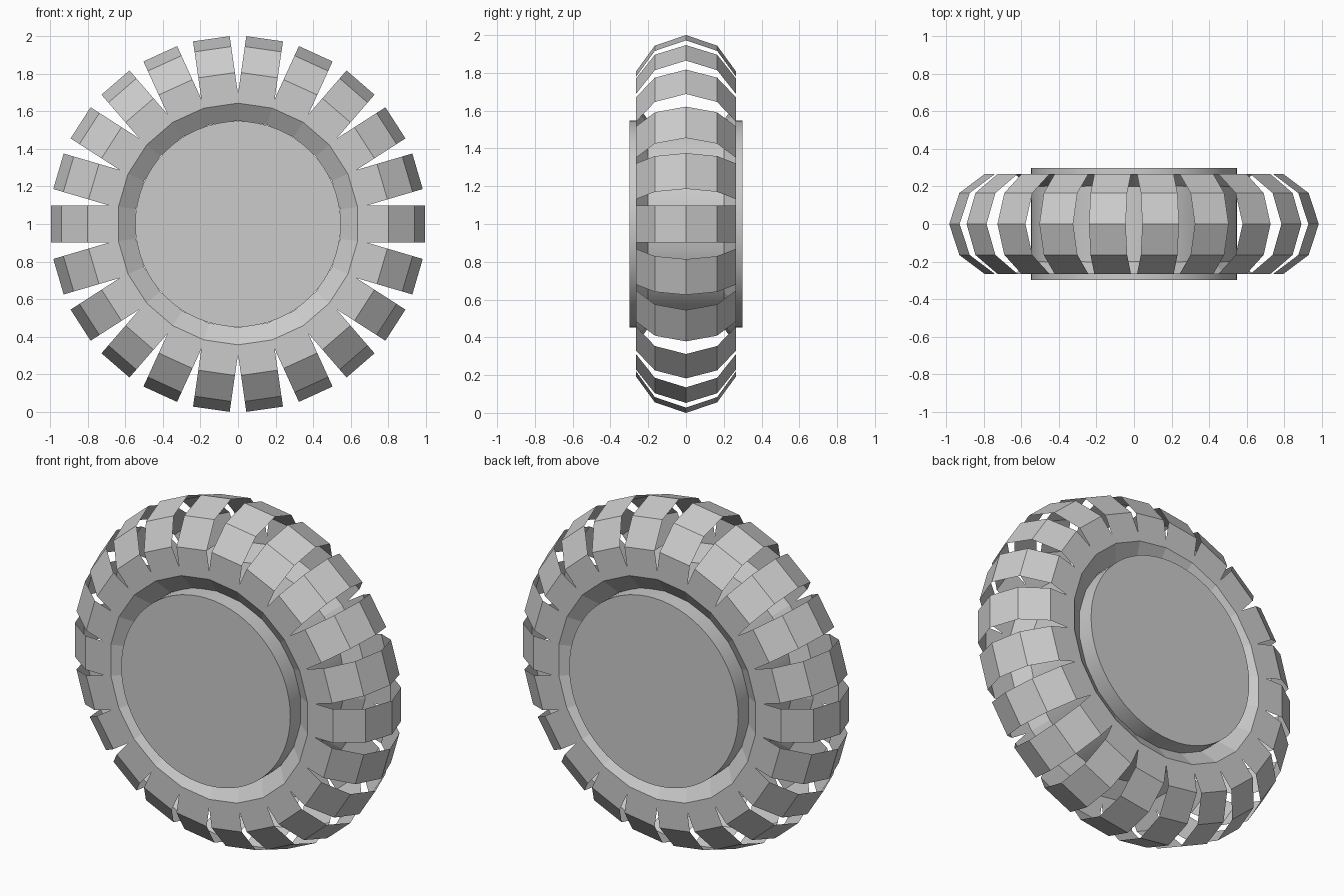
import bpy, bmesh
from math import sin, cos, pi
from mathutils import Matrix

if "Cube" in bpy.data.objects:
    bpy.data.objects.remove(bpy.data.objects["Cube"])

LUGS = 22
STEP = 2 * pi / LUGS
HALF = STEP / 2
W = 0.0985                                        # half width of a tread lug
TREAD = [(0.80, -0.266), (0.94, -0.165), (0.996, 0.0)]  # lug profile: radius, y
SIDE_R, RIM_R, RIM_Y = 0.643, 0.55, -0.20
CENTRE = Matrix.Translation((0, 0, 1))


def finish(bm, name):
    bmesh.ops.remove_doubles(bm, verts=bm.verts, dist=0.0005)
    bmesh.ops.recalc_face_normals(bm, faces=bm.faces)
    mesh = bpy.data.meshes.new(name)
    bm.to_mesh(mesh)
    bm.free()
    ob = bpy.data.objects.new(name, mesh)
    bpy.context.collection.objects.link(ob)
    return ob


# Tyre: open shell of one sector, repeated around the axle and mirrored across y
def sector(bm, angle, mirror):
    turn = CENTRE @ Matrix.Rotation(angle, 4, 'Y')

    def face(points):
        bm.faces.new([bm.verts.new(turn @ Matrix.Diagonal((1, mirror, 1, 1))
                                   @ Matrix.Translation(p).to_translation())
                      for p in points])

    def pair(r, y):
        return (r * cos(HALF), y, -r * sin(HALF)), (r * cos(HALF), y, r * sin(HALF))

    y = TREAD[0][1]
    a0, a1 = pair(SIDE_R, y)                      # sidewall hole edge
    b0, b1 = pair(W / sin(HALF), y)               # bottoms of the notches
    r = TREAD[0][0]
    face([a0, b0, (r, y, -W), (r, y, W), b1, a1])
    c0, c1 = pair(RIM_R, RIM_Y)                   # sloped rim recess
    face([a0, a1, c1, c0])
    for (r1, y1), (r2, y2) in zip(TREAD, TREAD[1:]):
        face([(r1, y1, -W), (r2, y2, -W), (r2, y2, W), (r1, y1, W)])


bm = bmesh.new()
for i in range(LUGS):
    for m in (1, -1):
        sector(bm, i * STEP, m)
finish(bm, "tyre")

# Hub: plain drum through the middle
bm = bmesh.new()
bmesh.ops.create_cone(bm, cap_ends=True, segments=64, radius1=0.547, radius2=0.547,
                      depth=0.596, matrix=CENTRE @ Matrix.Rotation(pi / 2, 4, 'X'))
hub = finish(bm, "hub")
bpy.context.view_layer.objects.active = hub
hub.select_set(True)
bpy.ops.object.shade_smooth_by_angle()
